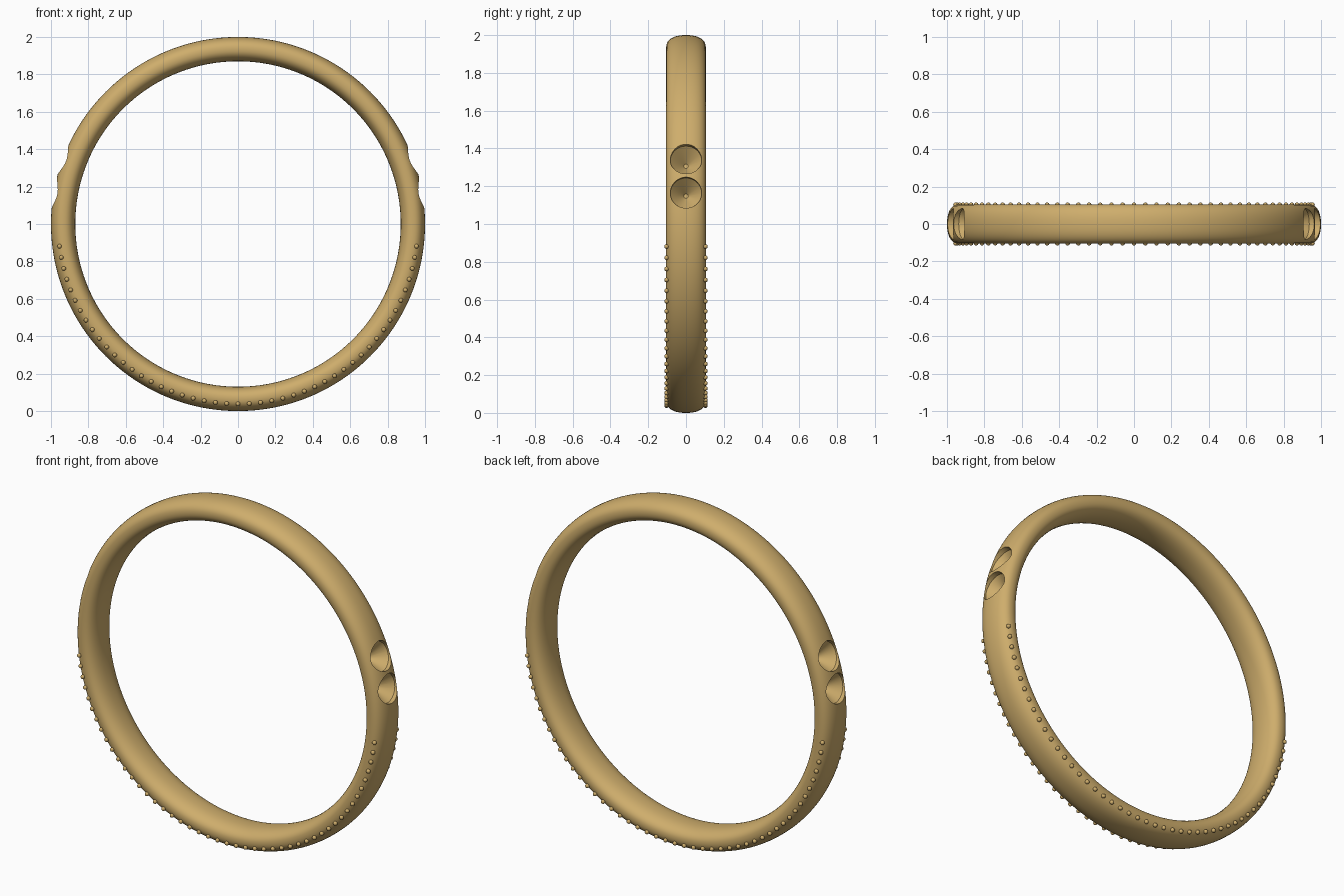
import bpy, bmesh, math
from mathutils import Vector, Matrix

if "Cube" in bpy.data.objects:
    bpy.data.objects.remove(bpy.data.objects["Cube"])

CENTRE = Vector((0, 0, 1))
gold = bpy.data.materials.new("gold")
gold.diffuse_color = (0.62, 0.42, 0.15, 1)
gold.use_nodes = True
gold.node_tree.nodes["Principled BSDF"].inputs["Base Color"].default_value = gold.diffuse_color


def make(name, bm):
    bmesh.ops.recalc_face_normals(bm, faces=bm.faces)
    me = bpy.data.meshes.new(name)
    bm.to_mesh(me)
    bm.free()
    ob = bpy.data.objects.new(name, me)
    bpy.context.collection.objects.link(ob)
    me.materials.append(gold)
    return ob


def lathe(name, profile, steps, closed):
    """Spin (radius, height) points round the local z axis."""
    bm = bmesh.new()
    rings = []
    for i in range(steps):
        a = 2 * math.pi * i / steps
        rings.append([bm.verts.new((r * math.cos(a), r * math.sin(a), h)) for r, h in profile])
    n = len(profile)
    for i in range(steps):
        p, q = rings[i], rings[(i + 1) % steps]
        for j in range(n if closed else n - 1):
            k = (j + 1) % n
            bm.faces.new((p[j], q[j], q[k], p[k]))
    if not closed:
        bm.faces.new([r[0] for r in rings])
        bm.faces.new([r[-1] for r in rings])
    return make(name, bm)


def power(v, e):
    return math.copysign(abs(v) ** e, v)


def smooth(ob):
    bpy.ops.object.select_all(action='DESELECT')
    ob.select_set(True)
    bpy.context.view_layer.objects.active = ob
    bpy.ops.object.shade_smooth_by_angle(angle=math.radians(35))


# Band: rounded cross-section swept round the finger axis (y)
section = []
for i in range(40):
    t = 2 * math.pi * i / 40
    section.append((0.935 + 0.065 * power(math.cos(t), 2 / 2.3),
                    0.105 * power(math.sin(t), 2 / 2.3)))
band = lathe("ring_band", section, 192, True)
band.data.transform(Matrix.Translation(CENTRE) @ Matrix.Rotation(math.pi / 2, 4, 'X'))

# Conical stone seats, two on each shoulder
seat = [(0.012, 0.885), (0.018, 0.893), (0.083, 0.968), (0.083, 1.06)]
for side in (1, -1):
    for deg in (9.6, 20.2):
        a = math.radians(deg)
        d = Vector((side * math.cos(a), 0, math.sin(a)))
        cutter = lathe("seat_cutter", seat, 48, False)
        cutter.hide_render = True
        cutter.data.transform(Matrix.Translation(CENTRE) @ d.to_track_quat('Z', 'Y').to_matrix().to_4x4())
        mod = band.modifiers.new("seat", 'BOOLEAN')
        mod.operation = 'DIFFERENCE'
        mod.solver = 'EXACT'
        mod.object = cutter
        bpy.context.view_layer.objects.active = band
        bpy.ops.object.modifier_apply(modifier=mod.name)
        bpy.data.objects.remove(cutter)
smooth(band)

# Beaded edging on both faces of the lower half
for name, y in (("front_beads", -0.103), ("back_beads", 0.103)):
    bm = bmesh.new()
    for i in range(-23, 24):
        a = math.radians(-90 + i * 3.604)
        pos = CENTRE + Vector((0.962 * math.cos(a), y, 0.962 * math.sin(a)))
        bmesh.ops.create_uvsphere(bm, u_segments=16, v_segments=10, radius=0.012,
                                  matrix=Matrix.Translation(pos))
    smooth(make(name, bm))
